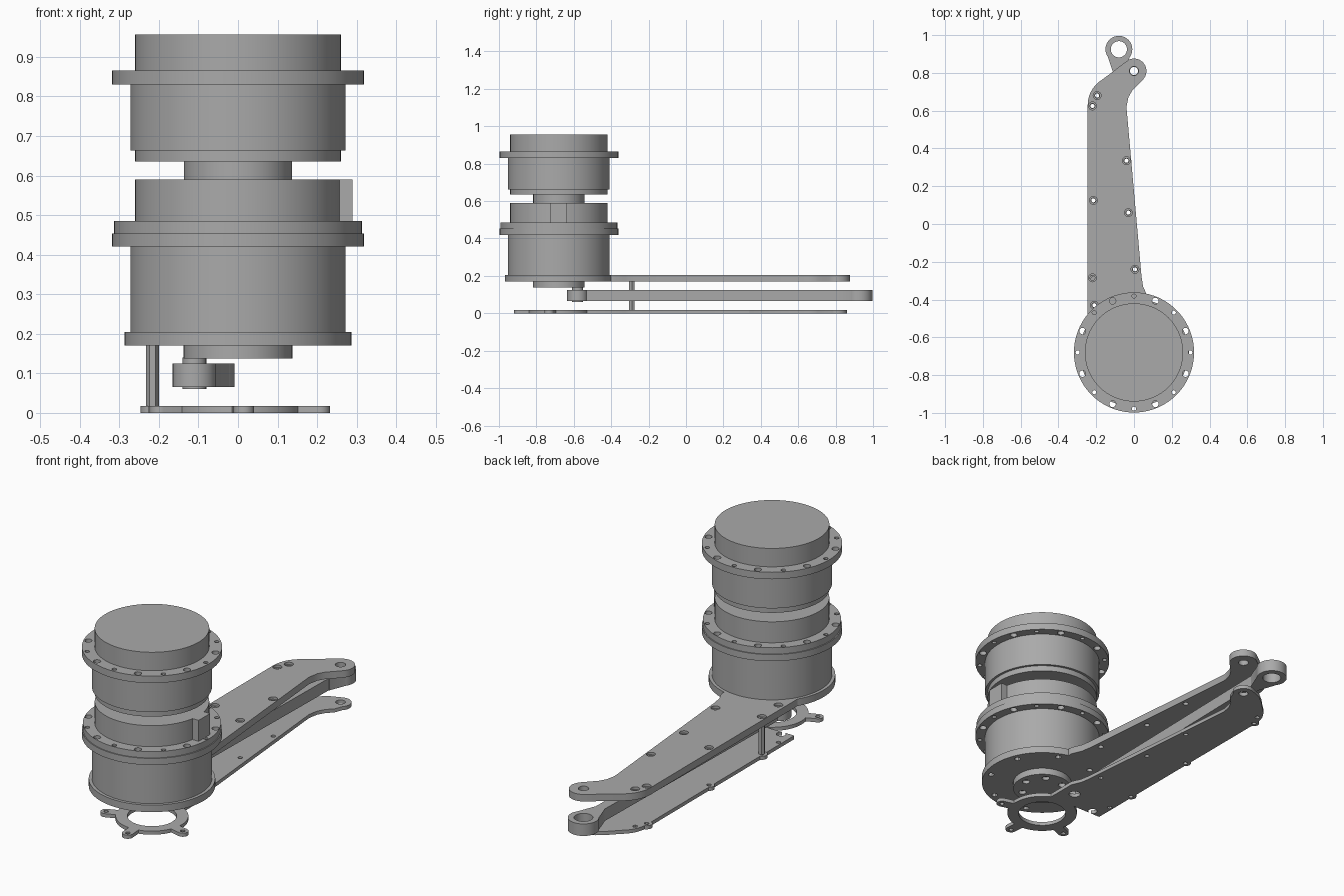
import bpy, bmesh, math
from mathutils import Vector

if "Cube" in bpy.data.objects:
    bpy.data.objects.remove(bpy.data.objects["Cube"])

AXIS = (0.0, -0.68)   # motor axis in plan

metal = bpy.data.materials.new("grey_metal")
metal.use_nodes = True
grey = (0.4, 0.4, 0.4, 1)
metal.diffuse_color = grey
metal.node_tree.nodes["Principled BSDF"].inputs["Base Color"].default_value = grey


def arc(c, r, a0, a1, n):
    step = (a1 - a0) / n
    return [(c[0] + r * math.cos(math.radians(a0 + step * i)),
             c[1] + r * math.sin(math.radians(a0 + step * i))) for i in range(n + 1)]


def circle(c, r, n=24):
    return arc(c, r, 0, 360, n)[:-1]


def capsule(p, q, r):
    a = math.degrees(math.atan2(q[1] - p[1], q[0] - p[0]))
    return arc(q, r, a - 90, a + 90, 12) + arc(p, r, a + 90, a + 270, 12)


def polar(r, angle):
    return arc(AXIS, r, angle, angle, 1)[0]


def finish(name, bm):
    bmesh.ops.recalc_face_normals(bm, faces=bm.faces)
    mesh = bpy.data.meshes.new(name)
    bm.to_mesh(mesh)
    bm.free()
    mesh.materials.append(metal)
    ob = bpy.data.objects.new(name, mesh)
    bpy.context.collection.objects.link(ob)
    return ob


def prism(name, outlines, z0, z1):
    """Extrude one or more separate outlines from z0 to z1."""
    bm = bmesh.new()
    for pts in outlines:
        low = [bm.verts.new((x, y, z0)) for x, y in pts]
        high = [bm.verts.new((x, y, z1)) for x, y in pts]
        bm.faces.new(low[::-1])
        bm.faces.new(high)
        for i in range(len(pts)):
            j = (i + 1) % len(pts)
            bm.faces.new((low[i], low[j], high[j], high[i]))
    return finish(name, bm)


def lathe(name, steps, segments=72):
    """Stepped round body from (radius, bottom, top) rows."""
    profile = [(0, steps[0][1])]
    for r, z0, z1 in steps:
        profile += [(r, z0), (r, z1)]
    profile.append((0, steps[-1][2]))
    bm = bmesh.new()
    vs = [bm.verts.new((AXIS[0] + r, AXIS[1], z)) for r, z in profile]
    edges = [bm.edges.new(pair) for pair in zip(vs, vs[1:])]
    bmesh.ops.spin(bm, geom=vs + edges, cent=(*AXIS, 0), axis=(0, 0, 1),
                   angle=math.tau, steps=segments)
    bmesh.ops.remove_doubles(bm, verts=bm.verts, dist=0.0002)
    return finish(name, bm)


def combine(ob, tool, operation):
    mod = ob.modifiers.new("shape", "BOOLEAN")
    mod.operation, mod.object, mod.solver = operation, tool, "EXACT"
    bpy.context.view_layer.update()
    result = bpy.data.meshes.new_from_object(
        ob.evaluated_get(bpy.context.evaluated_depsgraph_get()))
    ob.modifiers.clear()
    ob.data = result
    bpy.data.objects.remove(tool)


def drill(ob, outlines, z0, z1):
    combine(ob, prism("drill", outlines, z0, z1), "DIFFERENCE")


def weld(ob, outlines, z0, z1):
    for pts in outlines:
        combine(ob, prism("pad", [pts], z0, z1), "UNION")


def flange_holes():
    large = [circle(polar(0.295, 22.5 + 45 * i), 0.017, 16) for i in range(8)]
    small = [circle(polar(0.298, 45 * i), 0.011, 12) for i in range(8)]
    return large + small


# Motors
lower = lathe("lower_motor", [(0.272, 0.205, 0.42), (0.318, 0.42, 0.453),
                              (0.313, 0.453, 0.485), (0.26, 0.485, 0.59)])
drill(lower, flange_holes(), 0.4, 0.5)
upper = lathe("upper_motor", [(0.26, 0.635, 0.663), (0.272, 0.663, 0.83),
                              (0.318, 0.83, 0.865), (0.26, 0.865, 0.957)])
drill(upper, flange_holes(), 0.81, 0.88)
lathe("motor_neck", [(0.137, 0.59, 0.635)])
prism("cable_connector", [[(0.22, -0.725), (0.29, -0.725), (0.29, -0.635), (0.22, -0.635)]],
      0.485, 0.59)

# Output hub with bolt circle, and the crank pin
hub = lathe("output_hub", [(0.138, 0.137, 0.17)])
drill(hub, [circle(polar(0.1, 60 * i), 0.018, 16) for i in range(6)], 0.12, 0.155)
CRANK, ROD_END = (-0.11, -0.58), (-0.08, 0.925)
prism("crank_pin", [circle(CRANK, 0.03)], 0.06, 0.14)

# Connecting rod with an eye at the far end
rod = prism("connecting_rod", [capsule(CRANK, ROD_END, 0.025)], 0.065, 0.125)
flare = [(-0.11, 0.80), (-0.055, 0.80), (-0.02, 0.89), (-0.14, 0.89)]
weld(rod, [circle(CRANK, 0.055, 32), flare, circle(ROD_END, 0.071, 40)], 0.065, 0.125)
drill(rod, [circle(ROD_END, 0.043, 32)], 0, 0.2)


# Leg plates
def arm(left, lobe):
    """Arm outline running from the motor to the knee lobe."""
    return (arc((left + 0.155, 0.63), 0.155, 180, 128, 8)
            + [(-0.12, 0.80), (-0.08, 0.832)]
            + arc((0, 0.81), lobe, 115, -45, 16)
            + [(0.02, 0.735), (-0.01, 0.705), (-0.03, 0.67), (-0.04, 0.62),
               (0.04, -0.28), (0.048, -0.33), (0.07, -0.38), (0.07, -0.53), (left, -0.53)])


KNEE = (0, 0.81)
LEFT_SCREWS = [(-0.22, 0.625), (-0.215, 0.125), (-0.22, -0.285), (-0.21, -0.43)]
RIGHT_SCREWS = [(-0.04, 0.335), (-0.03, 0.06), (0.005, -0.24)]
SCREWS = LEFT_SCREWS + RIGHT_SCREWS + [(-0.195, 0.68)]

top_plate = prism("upper_leg_plate", [circle(AXIS, 0.287, 72)], 0.17, 0.205)
weld(top_plate, [arm(-0.245, 0.066)], 0.17, 0.205)
drill(top_plate, [circle(p, 0.013, 16) for p in SCREWS] + [circle(KNEE, 0.024)], 0.1, 0.3)
drill(top_plate, [circle(p, 0.021, 16) for p in SCREWS], 0.193, 0.3)
drill(top_plate, [circle(polar(0.255, 22.5 + 45 * i), 0.014, 12) for i in range(8)], 0.1, 0.19)

# Lower plate: bearing ring, five lugs and an arm with screw bosses
T = 0.018
lugs = [polar(0.213, 202 + 72 * i) for i in range(5)]
bottom = prism("lower_leg_plate", [circle(AXIS, 0.165, 64)], 0, T)
weld(bottom, [arm(-0.228, 0.05)], 0, T)
weld(bottom, [capsule(AXIS, p, 0.026) for p in lugs[:3]], 0, T)
weld(bottom, [circle(p, 0.026) for p in LEFT_SCREWS[:3] + RIGHT_SCREWS], 0, T)
drill(bottom, [circle(AXIS, 0.112, 48), circle(KNEE, 0.022), circle((0, -0.44), 0.027),
               circle((-0.17, -0.51), 0.022)], -0.1, 0.1)
drill(bottom, [circle(p, 0.011, 12) for p in lugs[:3] + SCREWS], -0.1, 0.1)

# Spacer between the plates
prism("spacer_post", [circle((-0.216, -0.29), 0.016, 6)], T, 0.17)

# Smooth round walls while keeping edges crisp
bpy.ops.object.select_all(action="DESELECT")
for ob in bpy.context.collection.objects:
    if ob.type == "MESH":
        ob.select_set(True)
        bpy.context.view_layer.objects.active = ob
bpy.ops.object.shade_smooth_by_angle(angle=math.radians(30))
